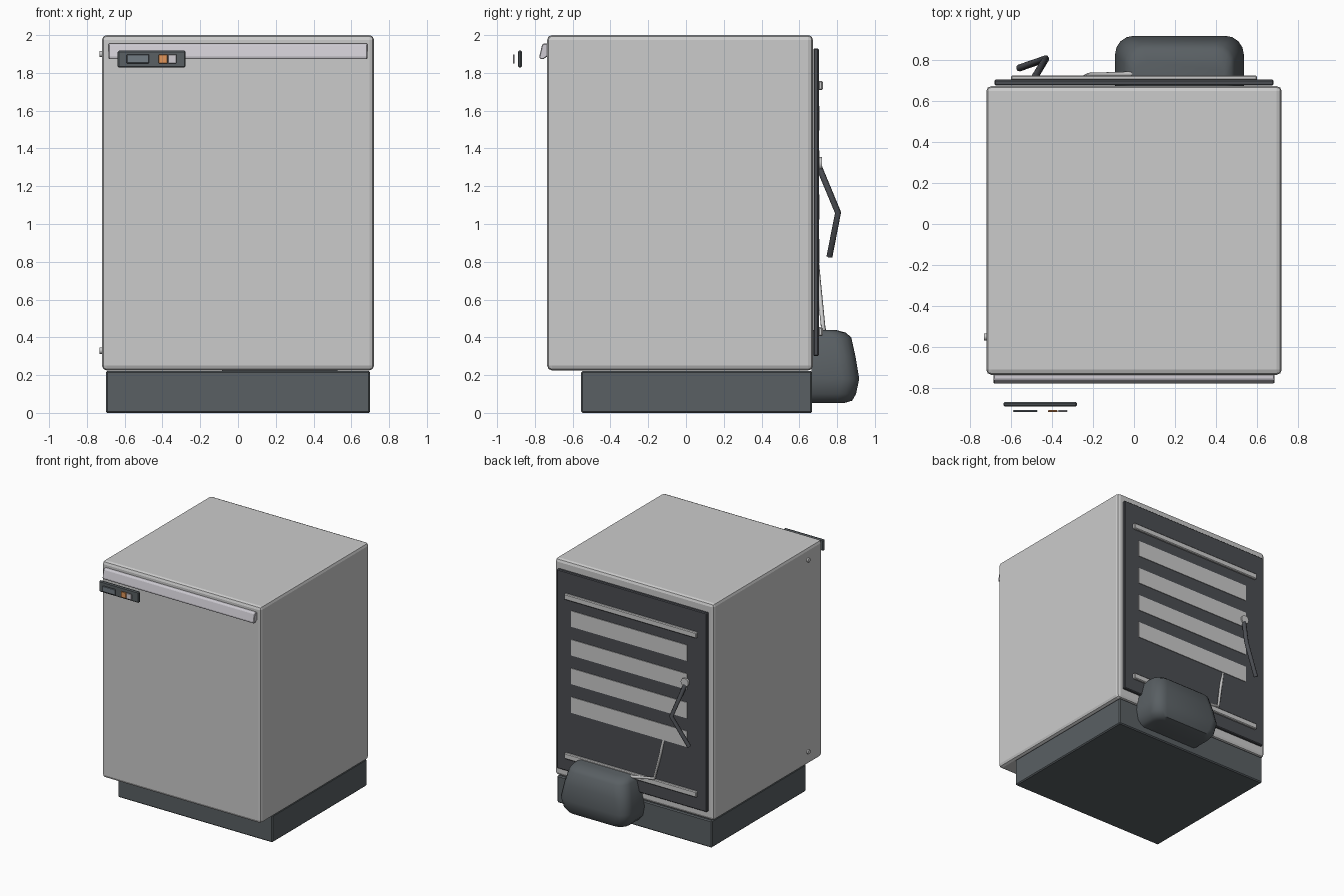
import bpy, bmesh, math
from mathutils import Vector

if "Cube" in bpy.data.objects:
    bpy.data.objects.remove(bpy.data.objects["Cube"])


def material(name, rgb):
    m = bpy.data.materials.new(name)
    m.diffuse_color = (*rgb, 1)
    m.use_nodes = True
    m.node_tree.nodes["Principled BSDF"].inputs["Base Color"].default_value = m.diffuse_color
    return m


DARK = material("dark_plastic", (0.10, 0.115, 0.125))
PANEL = material("dark_panel", (0.07, 0.075, 0.085))
SCREEN = material("screen", (0.17, 0.20, 0.23))
ORANGE = material("orange_light", (0.75, 0.30, 0.10))
PALE = material("pale_metal", (0.62, 0.60, 0.65))


def finish(name, bm, mat=None, bevel=0, segments=1):
    bmesh.ops.recalc_face_normals(bm, faces=bm.faces)
    me = bpy.data.meshes.new(name)
    bm.to_mesh(me)
    bm.free()
    ob = bpy.data.objects.new(name, me)
    bpy.context.collection.objects.link(ob)
    if mat:
        me.materials.append(mat)
    if bevel:
        mod = ob.modifiers.new("Bevel", 'BEVEL')
        mod.width = bevel
        mod.segments = segments
    return ob


def box(name, lo, hi, mat=None, bevel=0, segments=1):
    bm = bmesh.new()
    bmesh.ops.create_cube(bm, size=1)
    for v in bm.verts:
        v.co = Vector(((a + b) / 2 + c * (b - a) for a, b, c in zip(lo, hi, v.co)))
    return finish(name, bm, mat, bevel, segments)


def disc(name, loc, radius, depth, rot, mat=None):
    bpy.ops.mesh.primitive_cylinder_add(vertices=16, radius=radius, depth=depth,
                                        location=loc, rotation=rot)
    ob = bpy.context.object
    ob.name = name
    if mat:
        ob.data.materials.append(mat)
    bpy.ops.object.shade_smooth_by_angle()


def tube(name, points, radius, mat=None):
    cu = bpy.data.curves.new(name, 'CURVE')
    cu.dimensions = '3D'
    cu.bevel_depth = radius
    cu.bevel_resolution = 2
    cu.use_fill_caps = True
    sp = cu.splines.new('POLY')
    sp.points.add(len(points) - 1)
    for p, co in zip(sp.points, points):
        p.co = (*co, 1)
    ob = bpy.data.objects.new(name, cu)
    bpy.context.collection.objects.link(ob)
    if mat:
        cu.materials.append(mat)


# Cabinet and recessed plinth
box("cabinet", (-0.72, -0.735, 0.225), (0.72, 0.672, 2.0), None, 0.025, 2)
box("plinth", (-0.70, -0.555, 0), (0.70, 0.668, 0.222), DARK, 0.008)

# Door handle: side profile extruded across the front
profile = [(-0.73, 1.955), (-0.757, 1.955), (-0.763, 1.945), (-0.777, 1.885),
           (-0.772, 1.873), (-0.755, 1.873), (-0.73, 1.89)]
bm = bmesh.new()
face = bm.faces.new([bm.verts.new((-0.685, y, z)) for y, z in profile])
new = bmesh.ops.extrude_face_region(bm, geom=[face])["geom"]
bmesh.ops.translate(bm, vec=(1.37, 0, 0),
                    verts=[g for g in new if isinstance(g, bmesh.types.BMVert)])
finish("door_handle", bm, PALE, 0.004)

# Control panel with display and two lamps standing in front of it
box("control_panel", (-0.637, -0.89, 1.828), (-0.277, -0.868, 1.918), DARK, 0.007)
box("display", (-0.59, -0.917, 1.85), (-0.47, -0.907, 1.898), SCREEN, 0.004)
box("orange_lamp", (-0.42, -0.917, 1.85), (-0.372, -0.907, 1.898), ORANGE, 0.003)
box("pale_lamp", (-0.37, -0.917, 1.85), (-0.325, -0.907, 1.898), PALE, 0.003)

# Hinge pins on the left side
for label, z in (("upper", 1.90), ("lower", 0.33)):
    disc(label + "_hinge_pin", (-0.722, -0.55, z), 0.017, 0.02, (0, math.pi / 2, 0))

# Back panel with vent slats and rails
box("back_panel", (-0.68, 0.675, 0.30), (0.68, 0.703, 1.93), PANEL, 0.006)
for i in range(4):
    top = 1.625 - 0.235 * i
    box(f"vent_slat_{i + 1}", (-0.505, 0.70, top - 0.13), (0.545, 0.708, top))
for label, z in (("upper", 1.733), ("lower", 0.43)):
    box(label + "_rail", (-0.60, 0.70, z - 0.024), (0.60, 0.724, z + 0.024), None, 0.006)

# Compressor: loft of sections rounded at the rear; (z, side inset, rear y, corner)
sections = [(0.053, 0.07, 0.84, 0.07), (0.065, 0.045, 0.88, 0.08), (0.10, 0.015, 0.90, 0.09),
            (0.18, 0.0, 0.917, 0.09), (0.30, 0.02, 0.897, 0.09), (0.40, 0.045, 0.875, 0.09),
            (0.425, 0.06, 0.845, 0.08), (0.44, 0.09, 0.79, 0.07)]
bm = bmesh.new()
rings = []
for z, inset, rear, r in sections:
    x0, x1 = -0.092 + inset, 0.535 - inset
    pts = [(x0, 0.665)]
    for cx, start in ((x0 + r, 180), (x1 - r, 90)):
        for k in range(5):
            a = math.radians(start - 22.5 * k)
            pts.append((cx + r * math.cos(a), rear - r + r * math.sin(a)))
    pts.append((x1, 0.665))
    rings.append([bm.verts.new((x, y, z)) for x, y in pts])
n = len(rings[0])
for a, b in zip(rings, rings[1:]):
    for i in range(n):
        j = (i + 1) % n
        bm.faces.new((a[i], a[j], b[j], b[i]))
bm.faces.new(rings[0])
bm.faces.new(rings[-1])
compressor = finish("compressor", bm, DARK)
bpy.ops.object.select_all(action='DESELECT')
compressor.select_set(True)
bpy.context.view_layer.objects.active = compressor
bpy.ops.object.shade_smooth_by_angle(angle=math.radians(40))

# Refrigerant pipe and hanging power cable with its socket
tube("refrigerant_pipe", [(0.02, 0.732, 0.42), (-0.22, 0.725, 0.465), (-0.29, 0.692, 0.80)], 0.012)
disc("cable_socket", (-0.49, 0.71, 1.32), 0.034, 0.02, (math.pi / 2, 0, 0))
tube("power_cable", [(-0.49, 0.705, 1.30), (-0.43, 0.805, 1.06), (-0.56, 0.76, 0.83)], 0.017, PANEL)
